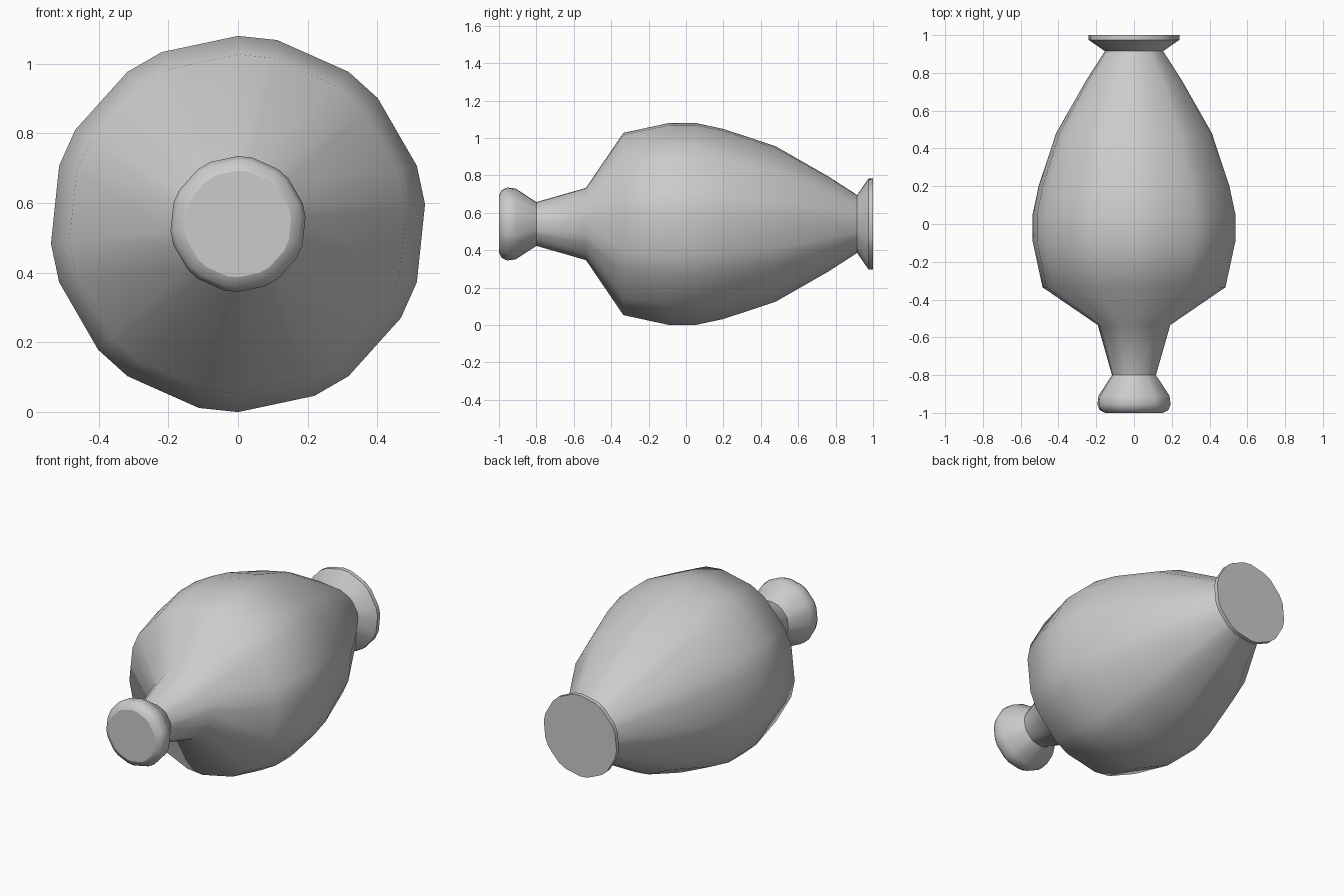
import bpy, bmesh
from math import sin, cos, radians

if "Cube" in bpy.data.objects:
    bpy.data.objects.remove(bpy.data.objects["Cube"])

CENTRE_Z = 0.54
# uneven 20-sided cross-section: pairs of 12 and 24 degree steps
ANGLES = [radians(36 * k + d) for k in range(10) for d in (0, 12)]


def lathe(name, profile, cap_start=False, cap_end=False, crease=60):
    """Revolve (y, radius) points about the lying axis of the vase."""
    bm = bmesh.new()
    rings = [[bm.verts.new((r * sin(a), y, CENTRE_Z + r * cos(a))) for a in ANGLES]
             for y, r in profile]
    n = len(ANGLES)
    for a, b in zip(rings, rings[1:]):
        for i in range(n):
            j = (i + 1) % n
            # outward winding: +y is to the right of the turning direction
            bm.faces.new((a[i], b[i], b[j], a[j]))
    caps = []
    if cap_start:
        caps.append(bm.faces.new(rings[0]))
    if cap_end:
        caps.append(bm.faces.new(rings[-1][::-1]))
    bm.normal_update()
    for f in bm.faces:
        f.smooth = True
    for e in bm.edges:
        if len(e.link_faces) == 2 and e.calc_face_angle() > radians(crease):
            e.smooth = False
    for f in caps:
        f.smooth = False
        for e in f.edges:
            e.smooth = False
    # make all faces point away from the axis
    for f in bm.faces:
        c = f.calc_center_median()
        out = f.normal.x * c.x + f.normal.z * (c.z - CENTRE_Z)
        wrong = f.normal.y * c.y < 0 if f in caps else out < 0
        if wrong:
            f.normal_flip()
    me = bpy.data.meshes.new(name)
    bm.to_mesh(me)
    bm.free()
    ob = bpy.data.objects.new(name, me)
    bpy.context.collection.objects.link(ob)
    return ob


# rounded mouth at the front
lathe("mouth_lip", [(-1, .153), (-.985, .182), (-.955, .195), (-.91, .189), (-.8, .117)],
      cap_start=True)
# neck, shoulder and tapering belly
lathe("vase_body", [(-.8, .117), (-.535, .193), (-.335, .487), (-.09, .54), (.05, .54),
                    (.2, .508), (.48, .415), (.76, .255), (.915, .155)])
# flared foot at the back
lathe("foot", [(.915, .155), (.975, .242), (1, .242)], cap_end=True, crease=40)
